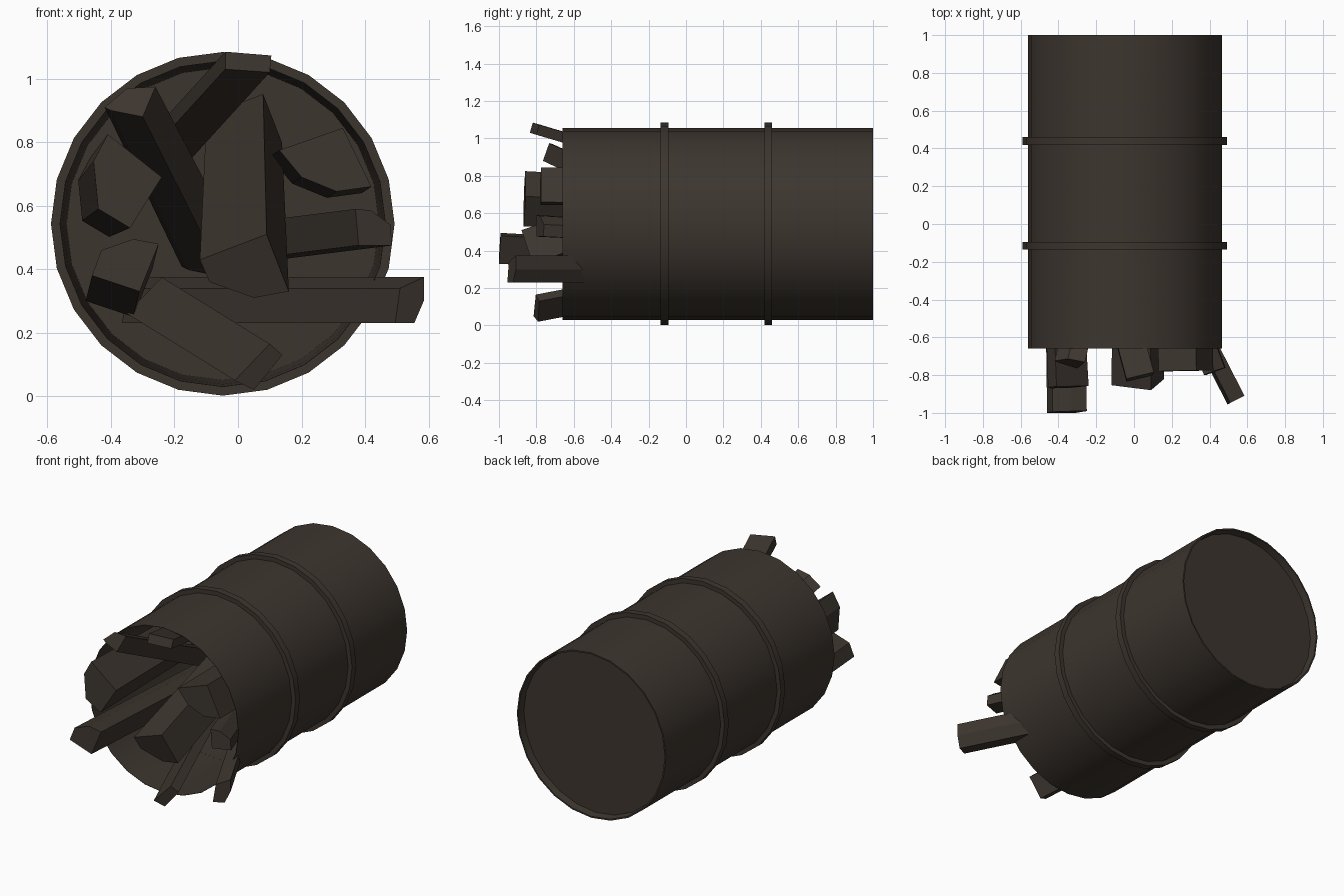
import bpy, bmesh, math
from mathutils import Vector

if "Cube" in bpy.data.objects:
    bpy.data.objects.remove(bpy.data.objects["Cube"])

CX, CZ, SEG = -0.048, 0.543, 24      # barrel axis and side count


def material(name, rgb):
    m = bpy.data.materials.new(name)
    m.diffuse_color = (*rgb, 1)
    m.use_nodes = True
    m.node_tree.nodes["Principled BSDF"].inputs["Base Color"].default_value = m.diffuse_color
    return m


BROWN = material("dark_brown", (0.046, 0.036, 0.028))


def finish(name, bm, smooth=False):
    bmesh.ops.recalc_face_normals(bm, faces=bm.faces)
    me = bpy.data.meshes.new(name)
    bm.to_mesh(me)
    bm.free()
    me.materials.append(BROWN)
    ob = bpy.data.objects.new(name, me)
    bpy.context.collection.objects.link(ob)
    if smooth:
        bpy.ops.object.select_all(action='DESELECT')
        ob.select_set(True)
        bpy.context.view_layer.objects.active = ob
        bpy.ops.object.shade_smooth_by_angle(angle=math.radians(35))


def lathe(name, profile):
    """Closed revolve of (radius, y) points round the barrel axis; radius 0 makes a pole."""
    bm = bmesh.new()
    rings = []
    for r, y in profile:
        if r == 0:
            rings.append([bm.verts.new((CX, y, CZ))] * SEG)
        else:
            rings.append([bm.verts.new((CX + r * math.cos(math.tau * i / SEG), y,
                                        CZ + r * math.sin(math.tau * i / SEG)))
                          for i in range(SEG)])
    for k, a in enumerate(rings):
        b = rings[(k + 1) % len(rings)]
        if a[0] is a[1] and b[0] is b[1]:
            continue
        for i in range(SEG):
            j = (i + 1) % SEG
            bm.faces.new(list(dict.fromkeys((a[i], a[j], b[j], b[i]))))
    finish(name, bm, True)


def chunk(name, outline, y_tip, shift, y_end, taper=1.0):
    """Prism with front outline (x, z), running back to y_end with sideways shift (dx, dz)."""
    bm = bmesh.new()
    n = len(outline)
    cx = sum(p[0] for p in outline) / n
    cz = sum(p[1] for p in outline) / n
    run = y_end - y_tip
    # end cut is square to the direction of the piece
    ys = [-((x - cx) * shift[0] + (z - cz) * shift[1]) / run for x, z in outline]
    low = min(ys)
    front, back = [], []
    for (x, z), y in zip(outline, ys):
        front.append(bm.verts.new((x, y_tip + y - low, z)))
        back.append(bm.verts.new((cx + (x - cx) * taper + shift[0], y_end + y,
                                  cz + (z - cz) * taper + shift[1])))
    bm.faces.new(front)
    bm.faces.new(back[::-1])
    for i in range(n):
        j = (i + 1) % n
        bm.faces.new((front[i], back[i], back[j], front[j]))
    finish(name, bm)


# Open barrel with slightly narrowing inside and recessed bottom
lathe("barrel", [(0, 0.955), (0.497, 0.955), (0.505, 1.0), (0.514, 1.0),
                 (0.514, -0.66), (0.512, -0.66), (0.492, 0.935), (0, 0.935)])

# Raised hoops
for i, y in enumerate((-0.115, 0.44)):
    lathe(f"hoop_{i + 1}", [(0.505, y - 0.021), (0.541, y - 0.021),
                            (0.541, y + 0.021), (0.505, y + 0.021)])

# Wood pieces sticking out of the opening
chunk("top_plank", [(-0.04, 1.085), (0.105, 1.073), (0.10, 1.02), (-0.04, 1.03)],
      -0.835, (-0.30, -0.33), 0.3)
chunk("upper_left_log", [(-0.42, 0.91), (-0.35, 0.97), (-0.26, 0.975), (-0.30, 0.88), (-0.40, 0.90)],
      -0.765, (0.25, -0.50), 0.35, 1.1)
chunk("left_log", [(-0.41, 0.825), (-0.24, 0.69), (-0.34, 0.53), (-0.44, 0.59), (-0.455, 0.74)],
      -0.87, (-0.06, -0.05), 0.5, 0.85)
chunk("upper_right_log", [(0.13, 0.775), (0.33, 0.845), (0.42, 0.66), (0.31, 0.645), (0.20, 0.69)],
      -0.78, (-0.03, -0.02), 0.5)
chunk("lower_left_log", [(-0.46, 0.38), (-0.43, 0.46), (-0.33, 0.495), (-0.25, 0.48), (-0.31, 0.33)],
      -1.0, (-0.02, -0.08), 0.4)
chunk("centre_log", [(-0.12, 0.43), (0.09, 0.51), (0.16, 0.33), (0.05, 0.31), (-0.09, 0.36)],
      -0.88, (0.0, 0.46), 0.5, 0.85)
chunk("long_right_log", [(0.51, 0.34), (0.585, 0.375), (0.585, 0.30), (0.555, 0.23), (0.495, 0.23)],
      -0.955, (-0.86, 0.0), 0.75)
chunk("middle_right_log", [(0.37, 0.59), (0.42, 0.585), (0.48, 0.54), (0.485, 0.475), (0.38, 0.475)],
      -0.80, (-0.48, -0.06), 0.5)
chunk("bottom_plank", [(0.10, 0.165), (0.14, 0.13), (0.05, 0.02), (-0.01, 0.05)],
      -0.815, (-0.34, 0.21), 0.3)
